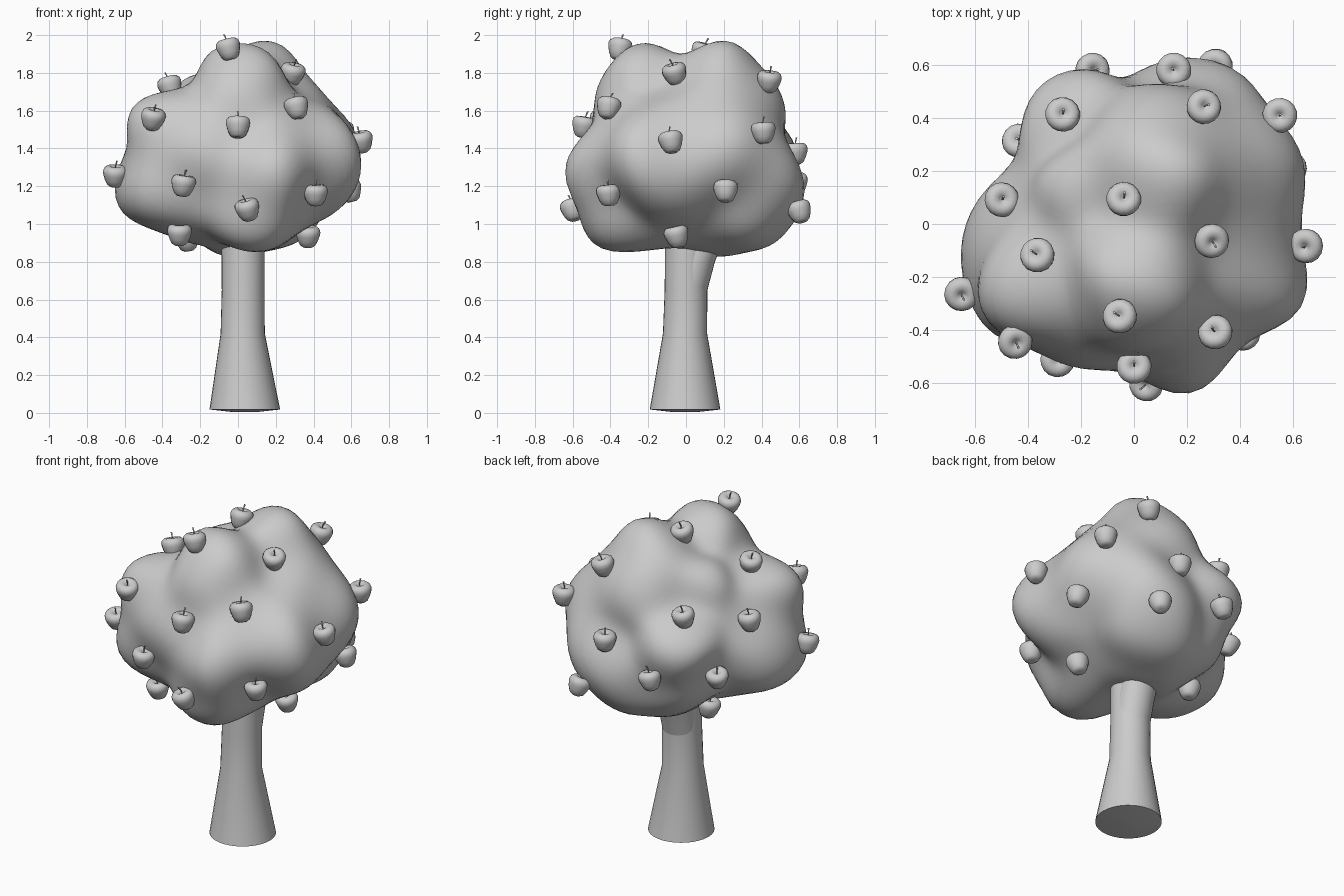
import bpy, bmesh, math, random
from mathutils import Vector, Matrix

random.seed(4)
if "Cube" in bpy.data.objects:
    bpy.data.objects.remove(bpy.data.objects["Cube"])

# One plain grey for the whole tree
grey = bpy.data.materials.new("plain grey")
grey.use_nodes = True
grey.diffuse_color = (0.6, 0.6, 0.6, 1)
grey.node_tree.nodes["Principled BSDF"].inputs["Base Color"].default_value = grey.diffuse_color


def make_object(name, bm, angle=60):
    """Turn a bmesh into a smooth-shaded grey object."""
    bmesh.ops.recalc_face_normals(bm, faces=bm.faces)
    mesh = bpy.data.meshes.new(name)
    bm.to_mesh(mesh)
    bm.free()
    mesh.materials.append(grey)
    obj = bpy.data.objects.new(name, mesh)
    bpy.context.collection.objects.link(obj)
    bpy.ops.object.select_all(action="DESELECT")
    obj.select_set(True)
    bpy.context.view_layer.objects.active = obj
    bpy.ops.object.shade_smooth_by_angle(angle=math.radians(angle))


def loft(bm, rings, sides):
    """Skin a stack of circles given as (centre x, centre y, z, radius)."""
    loops = []
    for cx, cy, z, radius in rings:
        loop = []
        for i in range(sides):
            turn = math.tau * i / sides
            loop.append(bm.verts.new((cx + radius * math.cos(turn), cy + radius * math.sin(turn), z)))
        loops.append(loop)
    for low, high in zip(loops, loops[1:]):
        for i in range(sides):
            j = (i + 1) % sides
            bm.faces.new((low[i], low[j], high[j], high[i]))
    bm.faces.new(loops[0][::-1])
    bm.faces.new(loops[-1])


# Apple centres, in hundredths of a unit
apple_spots = [
    (-5, -35, 193), (-36, -12, 173), (-45, -44, 156), (0, -54, 152), (31, -41, 162),
    (29, -6, 180), (65, -8, 144), (-29, -51, 121), (5, -60, 108), (41, -41, 116),
    (59, 21, 118), (37, -5, 94), (-65, -26, 126), (-31, -34, 95), (55, 41, 149),
    (26, 44, 176), (-4, 9, 191), (15, 58, 138), (31, 60, 107), (-27, 41, 157),
    (-50, 9, 149), (-16, 58, 122), (-43, 31, 120), (-27, 16, 92),
]

# Bulges and hollows of the crown between the apples, in hundredths
crown_spots = [
    (10, 19, 197), (2, -23, 196), (0, -45, 177), (10, 36, 187), (10, 48, 174),
    (-53, -37, 160), (-30, 54, 142), (50, 0, 162), (40, 20, 175), (65, 18, 135),
    (63, -30, 130), (26, -61, 122), (30, 62, 122), (-65, -19, 117), (-62, 2, 125),
    (56, -10, 110), (50, 44, 125), (10, -48, 89), (30, 46, 95), (-42, -22, 97),
    (-53, -35, 106), (-10, 18, 84), (0, 0, 86), (0, -25, 87), (20, 15, 87),
    (-25, 35, 97), (-12, -55, 135), (38, -48, 140), (-25, 20, 177),
    (-28, -13, 91), (-2, 49, 166), (-58, -18, 146), (-35, -28, 170), (6, -2, 190),
    (-30, -52, 138), (22, 51, 156), (-40, -8, 95), (62, 4, 140), (25, -25, 90),
]

# Crown: a sphere whose radius blends through all of those spots
heart = Vector((0, 0, 1.36))
targets = []
for spots, inset in ((apple_spots, 0.035), (crown_spots, 0)):
    for spot in spots:
        offset = Vector(spot) / 100 - heart
        targets.append((offset.normalized(), offset.length - inset))
offsets = [0.0] * len(targets)


def blend(direction):
    weights = [math.exp(17 * (direction.dot(aim) - 1)) for aim, _ in targets]
    return sum(w * v for w, v in zip(weights, offsets)) / sum(weights)


for step in range(20):
    errors = [length - blend(aim) for aim, length in targets]
    offsets = [v + e for v, e in zip(offsets, errors)]

bm = bmesh.new()
bmesh.ops.create_icosphere(bm, subdivisions=5, radius=1)
for vert in bm.verts:
    aim = vert.co.normalized()
    vert.co = heart + aim * blend(aim)
make_object("crown", bm)

# Trunk: shallow domed base, flared foot and slim waist, straight up into the crown
bm = bmesh.new()
loft(bm, [(0.036, -0.005, 0.004, 0.06), (0.036, -0.005, 0.018, 0.187), (0.025, -0.005, 0.42, 0.117),
          (0.027, 0, 0.65, 0.113), (0.027, 0.005, 1, 0.115)], 32)
make_object("trunk", bm)

# Limb: splits off the trunk and leans back under the crown
bm = bmesh.new()
loft(bm, [(0.027, 0, 0.63, 0.108), (0.027, 0.045, 0.8, 0.108), (0.027, 0.13, 1, 0.1)], 32)
make_object("back_limb", bm)

# Apple: narrow base, round shoulders, dimple and a thin stem
apple_profile = [(0.006, -0.062), (0.024, -0.064), (0.041, -0.053), (0.054, -0.028),
                 (0.063, 0), (0.066, 0.018), (0.061, 0.035), (0.048, 0.046),
                 (0.03, 0.048), (0.013, 0.039), (0.003, 0.028)]


def make_apple(name, centre):
    bm = bmesh.new()
    loft(bm, [(0, 0, z, radius) for radius, z in apple_profile], 16)
    loft(bm, [(0, 0, 0.02, 0.003), (0, 0, 0.05, 0.003), (0.008, 0, 0.078, 0.005)], 6)
    tilt = Matrix.Rotation(random.uniform(-0.3, 0.3), 4, "X")
    lean = Matrix.Rotation(random.uniform(-0.3, 0.3), 4, "Y")
    spin = Matrix.Rotation(random.uniform(0, math.tau), 4, "Z")
    bm.transform(Matrix.Translation(centre) @ tilt @ lean @ spin)
    make_object(name, bm)


for number, spot in enumerate(apple_spots, 1):
    make_apple(f"apple_{number}", Vector(spot) / 100)
